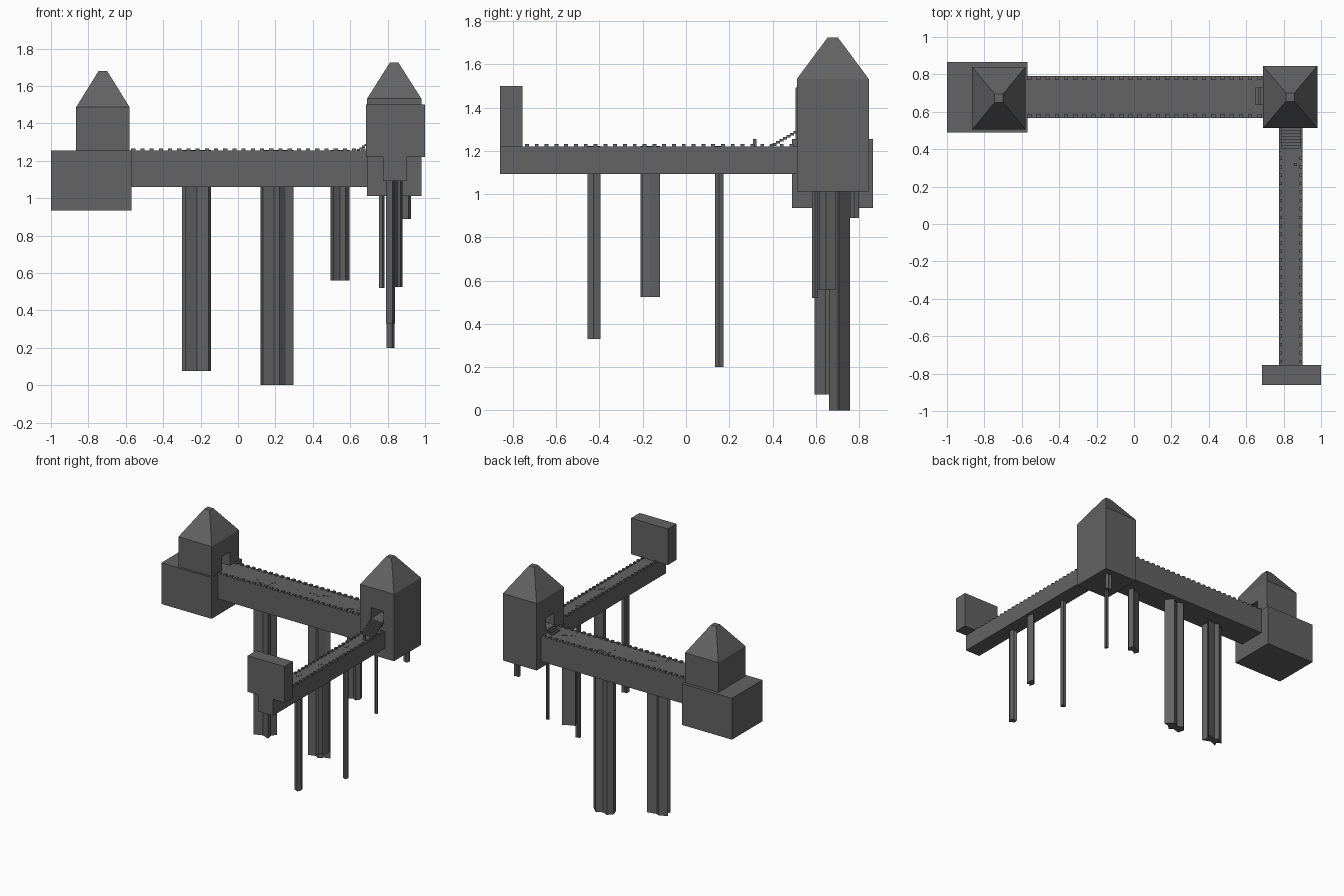
import bpy, bmesh

if "Cube" in bpy.data.objects:
    bpy.data.objects.remove(bpy.data.objects["Cube"])

stone = bpy.data.materials.new("dark_grey_stone")
stone.diffuse_color = (0.125, 0.125, 0.125, 1)
stone.use_nodes = True
stone.node_tree.nodes["Principled BSDF"].inputs["Base Color"].default_value = stone.diffuse_color


def mesh_object(name, verts, faces):
    me = bpy.data.meshes.new(name)
    me.from_pydata(verts, [], faces)
    bm = bmesh.new()
    bm.from_mesh(me)
    bmesh.ops.recalc_face_normals(bm, faces=bm.faces)
    bm.to_mesh(me)
    bm.free()
    me.materials.append(stone)
    ob = bpy.data.objects.new(name, me)
    bpy.context.collection.objects.link(ob)
    return ob


def prism(name, bottom, z0, top, z1):
    """Solid between two outlines with the same number of points."""
    n = len(bottom)
    verts = [(x, y, z0) for x, y in bottom] + [(x, y, z1) for x, y in top]
    faces = [tuple(range(n)), tuple(range(n, 2 * n))]
    faces += [(i, (i + 1) % n, (i + 1) % n + n, i + n) for i in range(n)]
    return mesh_object(name, verts, faces)


def rect(x0, x1, y0, y1):
    return [(x0, y0), (x1, y0), (x1, y1), (x0, y1)]


def box(name, x0, x1, y0, y1, z0, z1):
    r = rect(x0, x1, y0, y1)
    return prism(name, r, z0, r, z1)


def doorway(wall, *bounds):
    cutter = box(wall.name + "_door_cutter", *bounds)
    cutter.hide_render = True
    cutter.hide_viewport = True
    mod = wall.modifiers.new("doorway", "BOOLEAN")
    mod.operation = "DIFFERENCE"
    mod.solver = "EXACT"
    mod.object = cutter


def roof(name, x0, x1, y0, y1, z0, z1):
    cx, cy, h = (x0 + x1) / 2, (y0 + y1) / 2, 0.023
    prism(name, rect(x0, x1, y0, y1), z0, rect(cx - h, cx + h, cy - h, cy + h), z1)


# Left tower on its large block
box("left_block", -1, -0.57, 0.49, 0.865, 0.935, 1.255)
left = box("left_tower", -0.865, -0.58, 0.505, 0.84, 1.255, 1.487)
doorway(left, -0.72, -0.5, 0.63, 0.73, 1.2, 1.36)
roof("left_roof", -0.865, -0.58, 0.505, 0.84, 1.487, 1.68)

# Corner tower
box("corner_tower_base", 0.69, 0.98, 0.512, 0.845, 1.012, 1.255)
corner = box("corner_tower", 0.69, 0.98, 0.512, 0.845, 1.255, 1.532)
doorway(corner, 0.785, 0.89, 0.45, 0.64, 1.293, 1.375)
west = corner.modifiers.new("west_doorway", "BOOLEAN")
west.solver = "EXACT"
west.object = box("corner_tower_west_cutter", 0.6, 0.77, 0.635, 0.73, 1.288, 1.375)
west.object.hide_render = True
west.object.hide_viewport = True
roof("corner_roof", 0.69, 0.98, 0.512, 0.845, 1.532, 1.725)

# Two bridges and the end wall
box("long_bridge", -0.57, 0.69, 0.567, 0.79, 1.06, 1.255)
box("side_bridge", 0.775, 0.902, -0.86, 0.512, 1.092, 1.22)
box("end_wall", 0.685, 1.0, -0.86, -0.755, 1.22, 1.5)

# Battlements along the bridge edges
for i in range(26):
    x = -0.56 + i * 0.0492
    for side, y in (("front", 0.577), ("back", 0.78)):
        box(f"long_bridge_merlon_{side}", x - 0.011, x + 0.011, y - 0.01, y + 0.01, 1.255, 1.266)
for i in range(28):
    y = -0.735 + i * 0.0453
    for side, x in (("left", 0.784), ("right", 0.893)):
        box(f"side_bridge_merlon_{side}", x - 0.008, x + 0.008, y - 0.009, y + 0.009, 1.22, 1.231)

# Open stairs up to the corner tower doors
for i in range(8):
    y, z = 0.385 + i * 0.0159, 1.226 + i * 0.0095
    box("side_stair_step", 0.785, 0.893, y, y + 0.0185, z - 0.012, z)
for i in range(4):
    x, z = 0.635 + i * 0.0138, 1.263 + i * 0.009
    box("long_stair_step", x, x + 0.016, 0.635, 0.73, z - 0.012, z)
box("small_post", 0.855, 0.872, 0.31, 0.326, 1.22, 1.255)

# Jagged rock pillars, outlines given in a unit square
star = [(0, .62), (.35, 1), (.53, .82), (1, 1), (.83, .56), (.92, 0),
        (.52, .28), (.1, 0), (.23, .42)]
wave = [(0, .58), (.18, .95), (.45, .75), (.7, 1), (1, .47), (.76, .36),
        (.57, 0), (.4, .24), (.08, .06)]
shard = [(0, .5), (.45, .72), (.85, 1), (1, .47), (.78, .1), (.5, .3), (.15, 0)]
chip = [(.1, .9), (.5, .75), (.8, 1), (1, .45), (.7, 0), (.3, .2), (0, .35)]
pillars = [  # outline, x0, x1, y0, y1, z0, z1
    (star, -0.30, -0.145, 0.595, 0.685, 0.075, 1.257),
    (wave, 0.12, 0.298, 0.662, 0.757, 0.0, 1.257),
    (shard, 0.495, 0.597, 0.61, 0.69, 0.56, 1.257),
    (chip, 0.795, 0.836, 0.135, 0.174, 0.20, 1.222),
    (shard, 0.825, 0.88, -0.21, -0.12, 0.525, 1.222),
    (chip, 0.79, 0.84, -0.455, -0.395, 0.33, 1.222),
    (chip, 0.755, 0.782, 0.583, 0.61, 0.52, 1.05),
    (chip, 0.88, 0.925, 0.757, 0.80, 0.89, 1.05),
]
for outline, x0, x1, y0, y1, z0, z1 in pillars:
    pts = [(x0 + u * (x1 - x0), y0 + v * (y1 - y0)) for u, v in outline]
    prism("rock_pillar", pts, z0, pts, z1)
